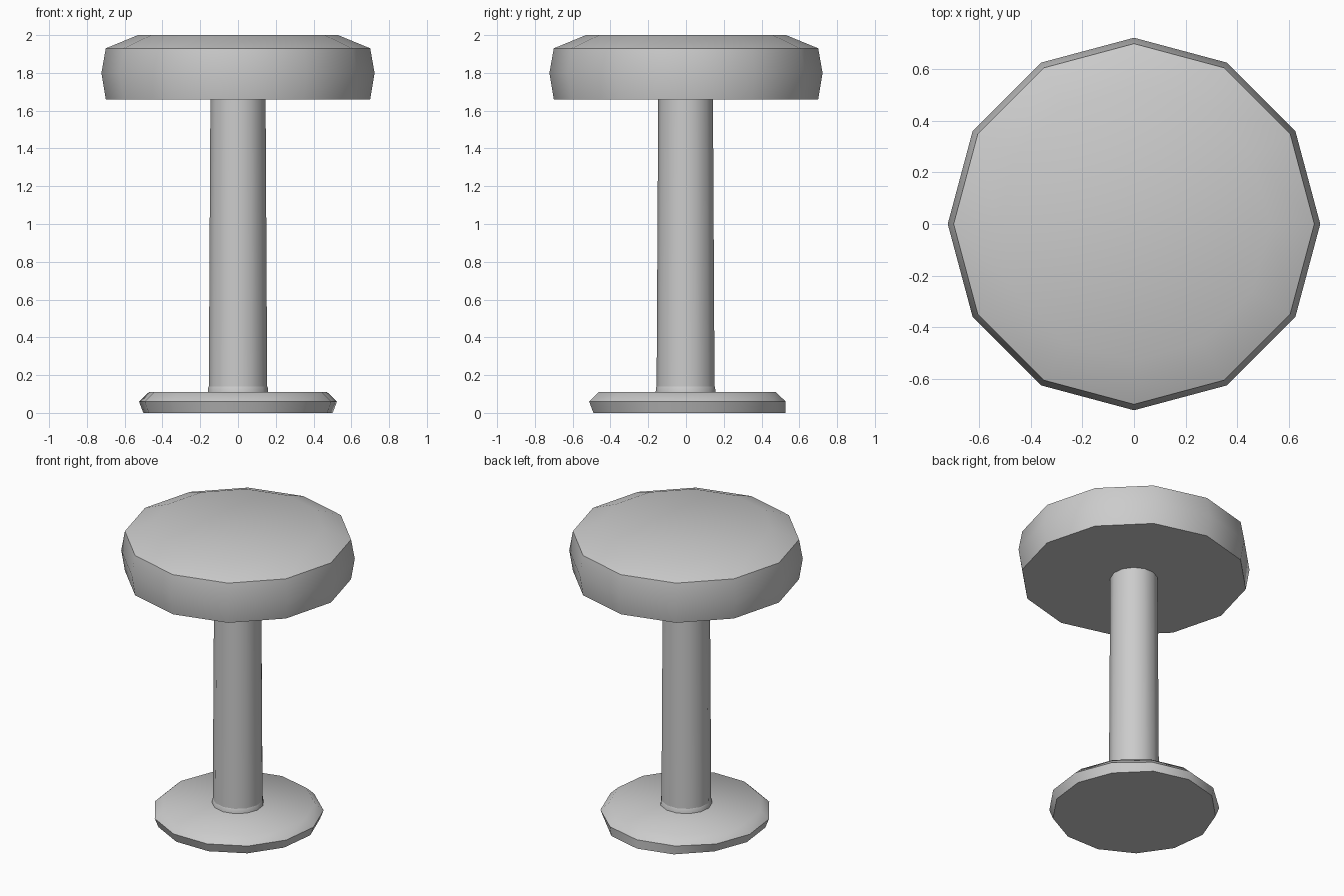
import bpy
import math

cube = bpy.data.objects.get("Cube")
if cube:
    bpy.data.objects.remove(cube, do_unlink=True)

# One plain grey for the whole stool
grey = bpy.data.materials.new("plain grey")
grey.use_nodes = True
colour = (0.6, 0.6, 0.6, 1)
grey.diffuse_color = colour
grey.node_tree.nodes["Principled BSDF"].inputs["Base Color"].default_value = colour


def lathe(name, profile, sides, start, smooth_angle):
    """Turn a (radius, height) profile, from bottom to top, into a closed solid."""
    verts = []
    for radius, z in profile:
        for i in range(sides):
            a = start + math.tau * i / sides
            verts.append((radius * math.cos(a), radius * math.sin(a), z))
    faces = [tuple(reversed(range(sides)))]
    for ring in range(len(profile) - 1):
        low, high = ring * sides, (ring + 1) * sides
        for i in range(sides):
            j = (i + 1) % sides
            faces.append((low + i, low + j, high + j, high + i))
    last = (len(profile) - 1) * sides
    faces.append(tuple(range(last, last + sides)))

    mesh = bpy.data.meshes.new(name)
    mesh.from_pydata(verts, [], faces)
    mesh.materials.append(grey)
    obj = bpy.data.objects.new(name, mesh)
    bpy.context.collection.objects.link(obj)
    bpy.ops.object.select_all(action="DESELECT")
    obj.select_set(True)
    bpy.context.view_layer.objects.active = obj
    bpy.ops.object.shade_smooth_by_angle(angle=math.radians(smooth_angle))
    return obj


BACK = math.pi / 2

# Cushioned seat with bulging side and bevelled top
lathe("seat", [(0.70, 1.66), (0.723, 1.80), (0.70, 1.93), (0.53, 2.0)], 12, 0, 50)

# Slightly tapering post, with a low collar where it meets the foot
lathe("post", [(0.156, 0.09), (0.147, 1.68)], 13, -BACK, 50)
lathe("collar", [(0.161, 0.10), (0.159, 0.135), (0.150, 0.15)], 13, -BACK, 50)

# Round foot plate, undercut below its rim
base = lathe("foot_plate", [(0.505, 0), (0.528, 0.06), (0.475, 0.11)], 13, BACK, 50)

# The back of the lower edge runs out flush with the rim
for v in base.data.vertices:
    if v.co.z < 0.01 and v.co.y > 0.4:
        v.co.y *= 1.045
